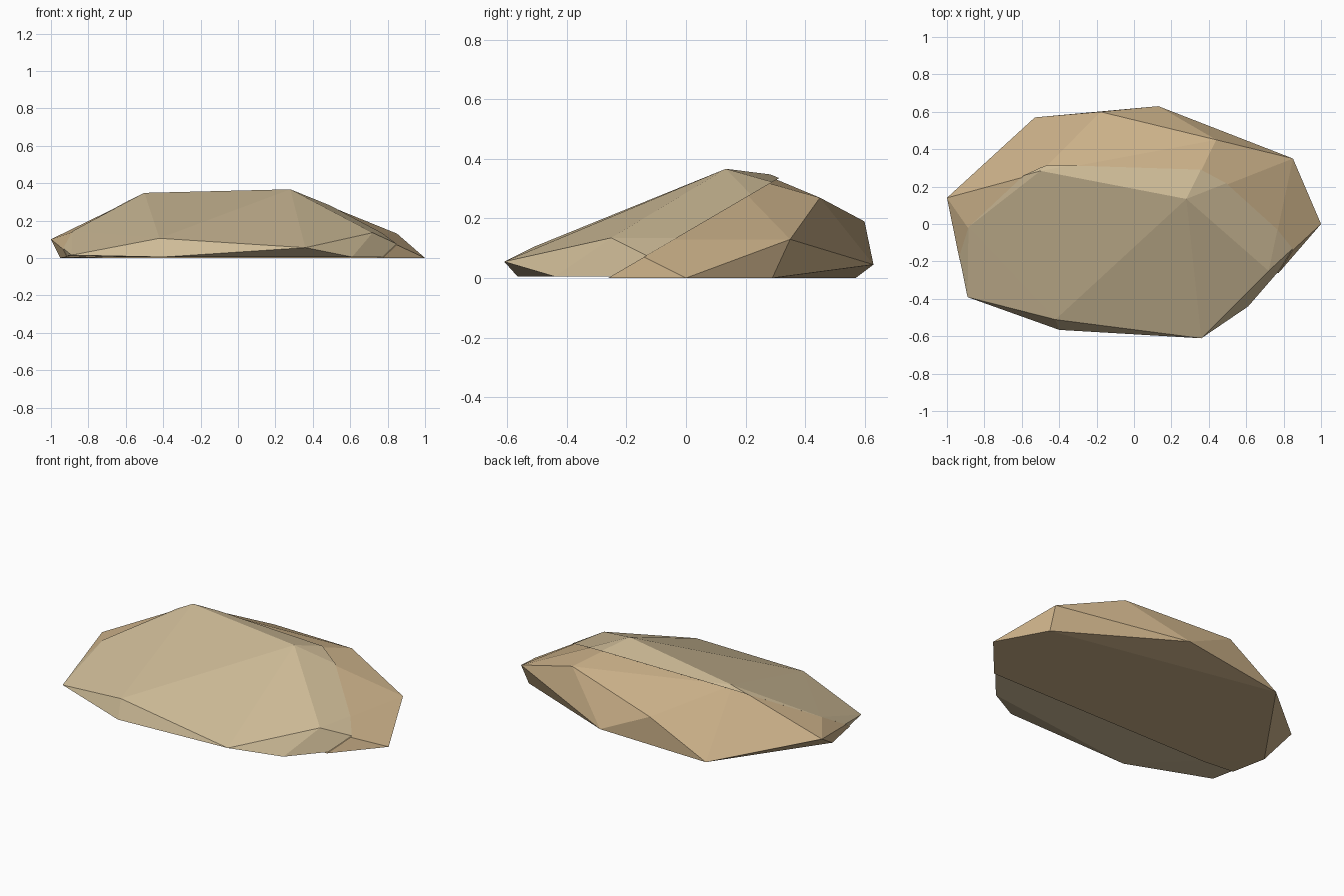
import bpy, bmesh
from mathutils import Vector

if "Cube" in bpy.data.objects:
    bpy.data.objects.remove(bpy.data.objects["Cube"])

# Key corners of the faceted boulder
UPPER = [(-1, .14, .1), (-.18, .6, .19), (.13, .63, .045), (.44, .45, .27),
         (.85, .35, .13), (.72, -.26, .13), (.36, -.62, .05), (-.42, -.52, .1),
         (-.89, -.40, .01), (.28, .125, .362), (-.5, .275, .343), (-.885, -.025, .138)]
BASE = [(-.53, .57), (.84, .29), (1, 0), (.61, -.45), (-.4, -.575), (-.95, -.03)]

# Sloping crack that splits the rock into two slabs
CRACK_POINT = Vector((0, 0, .153))
CRACK_NORMAL = Vector((0, -.585, 1)).normalized()


def rock_piece(name, color, keep_front, shift=(0, 0, 0)):
    bm = bmesh.new()
    for p in UPPER + [(x, y, 0) for x, y in BASE]:
        bm.verts.new(p)
    hull = bmesh.ops.convex_hull(bm, input=bm.verts[:])
    loose = [v for v in bm.verts if not v.link_faces]
    bmesh.ops.delete(bm, geom=loose, context='VERTS')
    # Cut along the crack and cap the open side
    cut = bmesh.ops.bisect_plane(
        bm, geom=bm.verts[:] + bm.edges[:] + bm.faces[:],
        plane_co=CRACK_POINT, plane_no=CRACK_NORMAL,
        clear_inner=keep_front, clear_outer=not keep_front)
    rim = [e for e in cut['geom_cut'] if isinstance(e, bmesh.types.BMEdge)]
    bmesh.ops.holes_fill(bm, edges=rim, sides=0)
    bmesh.ops.translate(bm, verts=bm.verts[:], vec=shift)
    bmesh.ops.recalc_face_normals(bm, faces=bm.faces[:])
    mesh = bpy.data.meshes.new(name)
    bm.to_mesh(mesh)
    bm.free()
    obj = bpy.data.objects.new(name, mesh)
    bpy.context.collection.objects.link(obj)
    mat = bpy.data.materials.new(name + "_stone")
    mat.diffuse_color = (*color, 1)
    mat.use_nodes = True
    mat.node_tree.nodes["Principled BSDF"].inputs["Base Color"].default_value = mat.diffuse_color
    mesh.materials.append(mat)


# Lower rear mass, and the upper front slab slipped slightly up the crack
rock_piece("rock_base", (.60, .44, .25), False)
rock_piece("rock_front_slab", (.62, .50, .31), True, (0, .009, .005))
